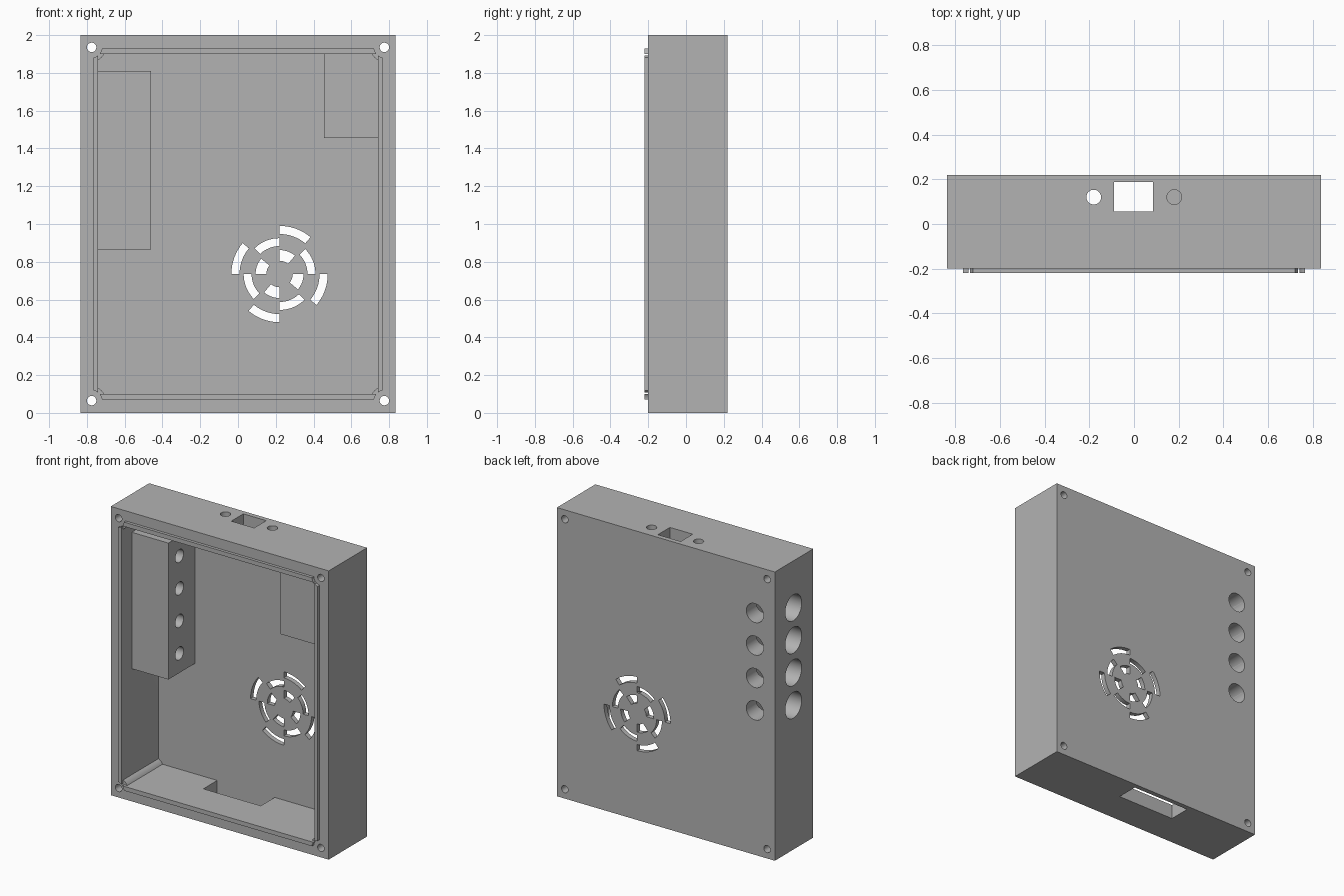
import bpy, bmesh, math
from mathutils import Matrix, Vector

if "Cube" in bpy.data.objects:
    bpy.data.objects.remove(bpy.data.objects["Cube"], do_unlink=True)

grey = bpy.data.materials.new("plain grey")
grey.use_nodes = True
grey.diffuse_color = (0.45, 0.45, 0.45, 1)
grey.node_tree.nodes["Principled BSDF"].inputs["Base Color"].default_value = (0.45, 0.45, 0.45, 1)


def finish(name, bm):
    bmesh.ops.recalc_face_normals(bm, faces=bm.faces)
    mesh = bpy.data.meshes.new(name)
    bm.to_mesh(mesh)
    bm.free()
    mesh.materials.append(grey)
    ob = bpy.data.objects.new(name, mesh)
    bpy.context.scene.collection.objects.link(ob)
    return ob


def box(name, x, y, z):
    """Box from (min, max) pairs."""
    bm = bmesh.new()
    size = [b - a for a, b in (x, y, z)]
    mid = Vector([(a + b) / 2 for a, b in (x, y, z)])
    bmesh.ops.create_cube(bm, size=1, matrix=Matrix.Translation(mid) @ Matrix.Diagonal((*size, 1)))
    return finish(name, bm)


def rod(name, start, end, radius):
    """Cylinder between two points."""
    bm = bmesh.new()
    a, b = Vector(start), Vector(end)
    turn = (b - a).to_track_quat('Z', 'Y').to_matrix().to_4x4()
    bmesh.ops.create_cone(bm, cap_ends=True, segments=32, radius1=radius, radius2=radius,
                          depth=(b - a).length, matrix=Matrix.Translation((a + b) / 2) @ turn)
    return finish(name, bm)


def arc_slot(name, cx, cz, r_in, r_out, start, sweep):
    """Curved slot cutter through the back panel."""
    steps = 8
    angles = [math.radians(start + sweep * i / steps) for i in range(steps + 1)]
    path = [(r_out, a) for a in angles] + [(r_in, a) for a in reversed(angles)]
    bm = bmesh.new()
    verts = [bm.verts.new((cx + r * math.cos(a), 0.15, cz + r * math.sin(a))) for r, a in path]
    face = bm.faces.new(verts)
    new = bmesh.ops.extrude_face_region(bm, geom=[face])["geom"]
    bmesh.ops.translate(bm, vec=(0, 0.15, 0), verts=[v for v in new if isinstance(v, bmesh.types.BMVert)])
    return finish(name, bm)


def cut(target, cutters):
    """Subtract each cutter and bake the result."""
    bpy.context.view_layer.objects.active = target
    for cutter in cutters:
        cutter.hide_render = True
        mod = target.modifiers.new("cut", 'BOOLEAN')
        mod.operation, mod.solver, mod.object = 'DIFFERENCE', 'EXACT', cutter
        bpy.ops.object.modifier_apply(modifier=mod.name)


FLOOR = 0.187                       # inner face of the back panel
INNER_X, INNER_Z = (-0.74, 0.74), (0.1, 1.9)
screws = [(x, z) for x in (-0.775, 0.775) for z in (0.065, 1.935)]
helpers = []

# Open case with round screw pillars left standing in the cavity corners
case = box("case", (-0.835, 0.835), (-0.2, 0.22), (0, 2))
cavity = box("cavity_cutter", INNER_X, (-0.4, FLOOR), INNER_Z)
pillars = [rod("pillar_helper", (x, -0.5, z), (x, 0.4, z), 0.075) for x, z in screws]
cut(cavity, pillars)
holes = [cavity]
helpers += pillars

# Screw holes
holes += [rod("screw_cutter", (x, -0.4, z), (x, 0.4, z), 0.025) for x, z in screws]

# Top socket with a round hole on each side, and the bottom slot
holes.append(box("socket_cutter", (-0.09, 0.085), (0.055, FLOOR), (1.85, 2.1)))
holes += [rod("top_hole_cutter", (x, 0.12, 1.85), (x, 0.12, 2.1), 0.033) for x in (-0.18, 0.18)]
holes.append(box("slot_cutter", (-0.29, 0.15), (0.035, FLOOR), (-0.1, 0.15)))

# Fan grille: three rings of four slots
for r_in, r_out, start in ((0.07, 0.127, 50), (0.148, 0.19, 0), (0.212, 0.255, 50)):
    holes += [arc_slot("grille_cutter", 0.22, 0.735, r_in, r_out, start + 90 * k, 40 if start else 44)
              for k in range(4)]

# Cable bores: wide from the side, narrow into the case, and one from the back
bores = []
for k in range(4):
    z = 1.0 + 0.225 * k
    bores.append(rod("wide_bore_cutter", (-0.95, 0.016, z), (-0.6, 0.016, z), 0.09))
    bores.append(rod("narrow_bore_cutter", (-0.7, 0.016, z), (-0.4, 0.016, z), 0.045))
    bores.append(rod("back_bore_cutter", (-0.682, 0.016, z), (-0.682, 0.35, z), 0.066))
cut(case, holes + bores)

# Raised lip around the opening, notched around the screws
lip = box("front_lip", (-0.765, 0.765), (-0.22, -0.2), (0.07, 1.93))
opening = box("opening_cutter", INNER_X, (-0.4, 0), INNER_Z)
notches = [rod("notch_cutter", (x, -0.4, z), (x, 0, z), 0.055) for x, z in screws]
cut(lip, [opening] + notches)

# Inner blocks
cable_block = box("cable_block", (-0.74, -0.46), (-0.105, FLOOR), (0.865, 1.81))
cut(cable_block, bores)
corner_block = box("corner_block", (0.455, 0.74), (-0.185, FLOOR), (1.455, 1.9))
cut(corner_block, pillars)

for ob in helpers + holes + bores + notches + [opening]:
    bpy.data.objects.remove(ob, do_unlink=True)

# Smooth round walls, sharp edges kept
bpy.ops.object.select_all(action='DESELECT')
for ob in (case, lip, cable_block, corner_block):
    ob.select_set(True)
bpy.context.view_layer.objects.active = case
bpy.ops.object.shade_smooth_by_angle(angle=math.radians(30))
